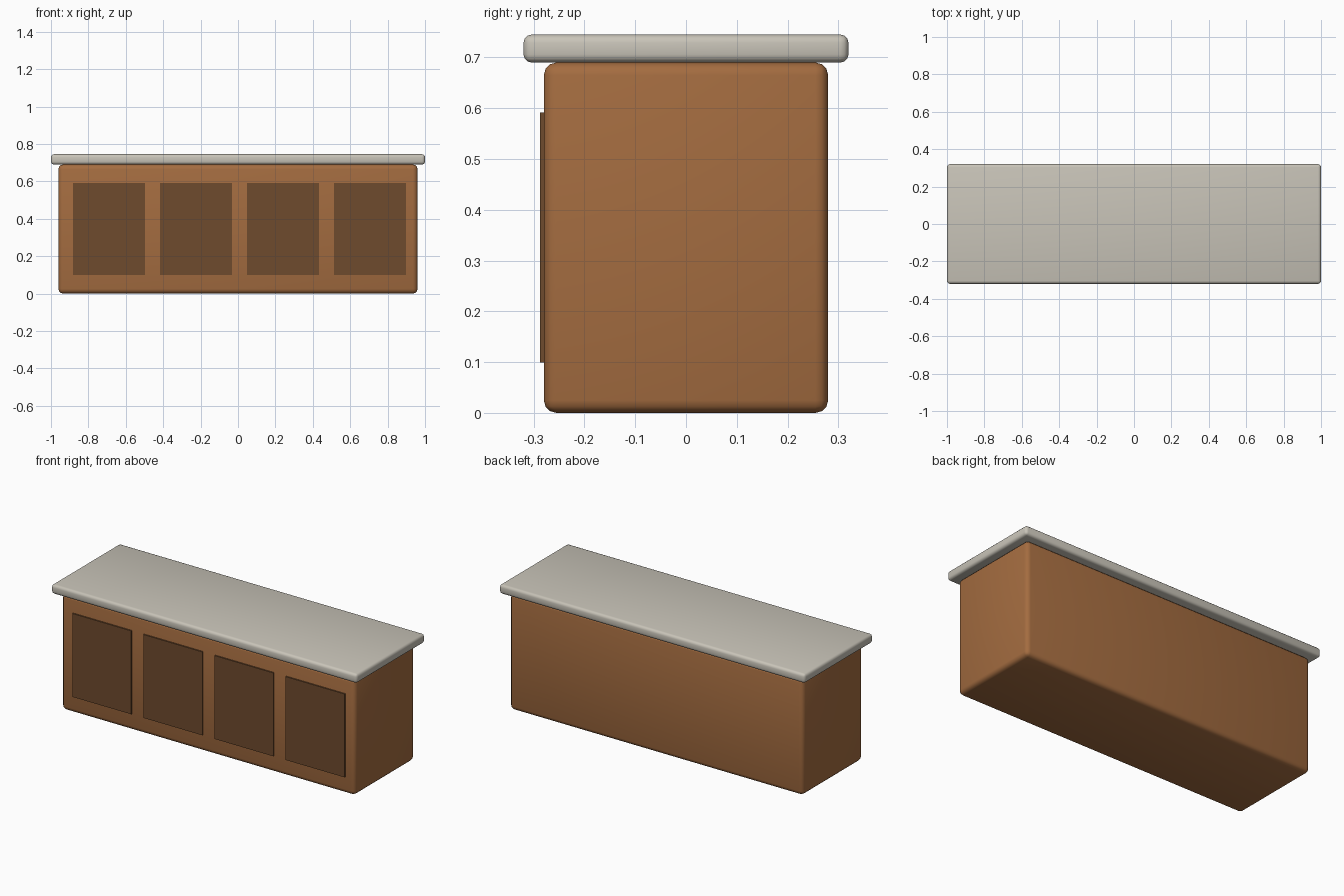
import bpy
import math

cube = bpy.data.objects.get("Cube")
if cube:
    bpy.data.objects.remove(cube, do_unlink=True)


def make_material(name, color):
    mat = bpy.data.materials.new(name)
    mat.use_nodes = True
    mat.diffuse_color = (*color, 1)
    bsdf = mat.node_tree.nodes["Principled BSDF"]
    bsdf.inputs["Base Color"].default_value = (*color, 1)
    bsdf.inputs["Roughness"].default_value = 0.7
    return mat


def make_box(name, low, high, mat, bevel=0):
    """Box between two corners, with optional rounded edges."""
    bpy.ops.mesh.primitive_cube_add(
        size=1, location=[(a + b) / 2 for a, b in zip(low, high)])
    obj = bpy.context.object
    obj.name = name
    obj.scale = [b - a for a, b in zip(low, high)]
    bpy.ops.object.transform_apply(location=False, rotation=False, scale=True)
    obj.data.materials.append(mat)
    if bevel:
        mod = obj.modifiers.new("rounded_edges", 'BEVEL')
        mod.width = bevel
        mod.segments = 3
        bpy.ops.object.modifier_apply(modifier=mod.name)
        bpy.ops.object.shade_smooth_by_angle(angle=math.radians(40))
    return obj


wood = make_material("warm_wood", (0.37, 0.15, 0.051))
dark_wood = make_material("dark_wood", (0.156, 0.069, 0.026))
stone = make_material("pale_stone", (0.58, 0.55, 0.48))

# Cabinet body and overhanging countertop
make_box("cabinet_body", (-0.96, -0.28, 0), (0.96, 0.28, 0.69), wood, 0.025)
make_box("countertop", (-1, -0.32, 0.69), (1, 0.32, 0.745), stone, 0.016)

# Row of four door panels, slightly proud of the front
for i in range(4):
    x = -0.69 + i * 0.465
    make_box(f"door_panel_{i + 1}", (x - 0.193, -0.288, 0.099),
             (x + 0.193, -0.279, 0.592), dark_wood)
